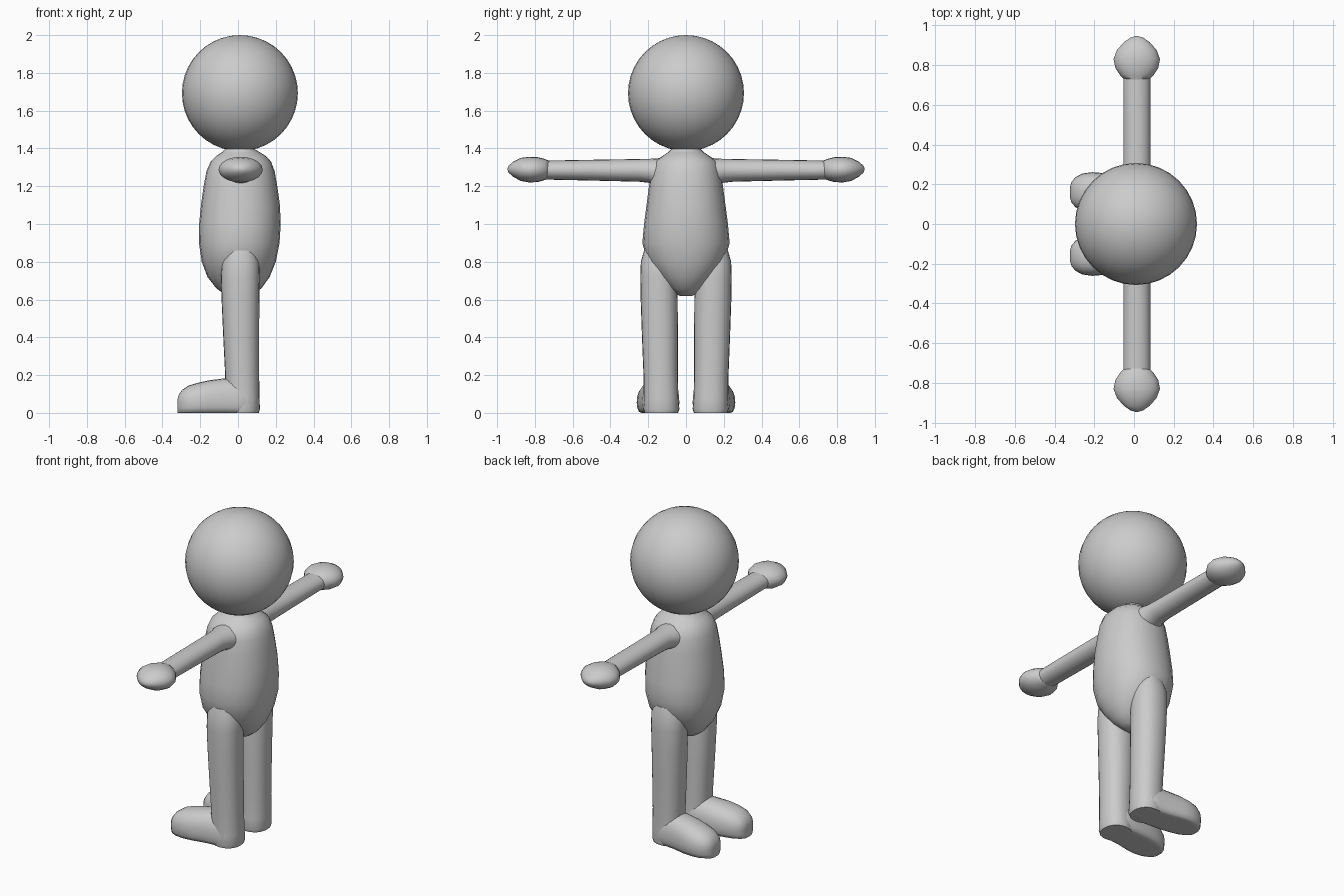
import bpy, bmesh, math
from mathutils import Vector

grey = bpy.data.materials.new("plain_grey")
grey.diffuse_color = (0.6, 0.6, 0.6, 1)


def finish(name, bm, angle=60):
    bmesh.ops.recalc_face_normals(bm, faces=bm.faces[:])
    me = bpy.data.meshes.new(name)
    bm.to_mesh(me)
    bm.free()
    ob = bpy.data.objects.new(name, me)
    bpy.context.collection.objects.link(ob)
    me.materials.append(grey)
    bpy.ops.object.select_all(action='DESELECT')
    ob.select_set(True)
    bpy.context.view_layer.objects.active = ob
    bpy.ops.object.shade_smooth_by_angle(angle=math.radians(angle))
    return ob


def loft(name, rings, angle=60):
    """Skin a list of closed rings of points and cap both ends."""
    bm = bmesh.new()
    loops = [[bm.verts.new(p) for p in ring] for ring in rings]
    n = len(loops[0])
    for a, b in zip(loops, loops[1:]):
        for i in range(n):
            j = (i + 1) % n
            bm.faces.new((a[i], a[j], b[j], b[i]))
    bm.faces.new(loops[0])
    bm.faces.new(loops[-1])
    return finish(name, bm, angle)


def oval(ra, rb, n=24, power=1.0):
    """Points of an oval; a power below 1 makes it squarer."""
    pts = []
    for i in range(n):
        t = 2 * math.pi * i / n
        c, s = math.cos(t), math.sin(t)
        pts.append((ra * math.copysign(abs(c) ** power, c),
                    rb * math.copysign(abs(s) ** power, s)))
    return pts


def flat_ring(z, x0, x1, y0, y1, power=1.0):
    """Horizontal ring filling the given x and y ranges."""
    cx, cy = (x0 + x1) / 2, (y0 + y1) / 2
    return [Vector((cx + a, cy + b, z))
            for a, b in oval((x1 - x0) / 2, (y1 - y0) / 2, power=power)]


# Head
bm = bmesh.new()
bmesh.ops.create_uvsphere(bm, u_segments=32, v_segments=20, radius=0.307)
bmesh.ops.translate(bm, verts=bm.verts[:], vec=(0.01, 0, 1.693))
finish("head", bm)

# Torso with neck: height, back and front extent, half width
torso = [
    (0.618, -0.035, 0.05, 0.03), (0.63, -0.075, 0.085, 0.055),
    (0.66, -0.115, 0.125, 0.095), (0.72, -0.162, 0.168, 0.15),
    (0.80, -0.192, 0.2, 0.205), (0.90, -0.207, 0.22, 0.231),
    (1.00, -0.206, 0.226, 0.222), (1.10, -0.196, 0.222, 0.209),
    (1.20, -0.182, 0.208, 0.196), (1.28, -0.167, 0.194, 0.183),
    (1.33, -0.145, 0.175, 0.165), (1.36, -0.115, 0.148, 0.125),
    (1.38, -0.085, 0.115, 0.095), (1.395, -0.07, 0.09, 0.08),
    (1.44, -0.07, 0.09, 0.08),
]
loft("torso", [flat_ring(z, x0, x1, -w, w, 0.92) for z, x0, x1, w in torso])

# Arm stations: distance out, half depth, low and high z
arm = [(0.10, 0.10, 1.17, 1.352), (0.16, 0.088, 1.20, 1.347),
       (0.195, 0.074, 1.218, 1.345), (0.25, 0.068, 1.224, 1.344),
       (0.50, 0.068, 1.23, 1.34), (0.78, 0.068, 1.236, 1.335)]
# Hand stations
hand = [(0.725, 0.06, 1.24, 1.335), (0.75, 0.085, 1.232, 1.345),
        (0.785, 0.108, 1.222, 1.354), (0.83, 0.117, 1.22, 1.356),
        (0.875, 0.1, 1.228, 1.35), (0.915, 0.065, 1.25, 1.33),
        (0.938, 0.032, 1.27, 1.31), (0.945, 0.008, 1.285, 1.295)]
# Leg stations: z, x range, y range
leg = [(0.86, -0.06, 0.09, 0.08, 0.222), (0.80, -0.085, 0.112, 0.06, 0.239),
       (0.72, -0.09, 0.115, 0.05, 0.242), (0.60, -0.087, 0.113, 0.044, 0.24),
       (0.40, -0.078, 0.112, 0.043, 0.233), (0.20, -0.068, 0.112, 0.043, 0.225),
       (0.08, -0.066, 0.114, 0.04, 0.224), (0.02, -0.066, 0.116, 0.035, 0.226),
       (0.0, -0.06, 0.11, 0.042, 0.22)]
# Foot stations: x, y centre, half width, top
foot = [(0.09, 0.133, 0.06, 0.10), (0.06, 0.132, 0.088, 0.16),
        (0.0, 0.133, 0.098, 0.185), (-0.07, 0.138, 0.1, 0.183),
        (-0.15, 0.149, 0.107, 0.173), (-0.21, 0.157, 0.104, 0.16),
        (-0.26, 0.16, 0.094, 0.145), (-0.295, 0.16, 0.075, 0.122),
        (-0.313, 0.16, 0.054, 0.098), (-0.321, 0.16, 0.03, 0.07)]


def foot_ring(x, yc, w, top, s):
    """Rounded top and sides over a flat sole."""
    ring = []
    for a, b in oval(w, 1, power=0.85):
        z = 0.055 + b * (top - 0.055) if b > 0 else 0.055 + b * 0.09
        ring.append(Vector((x, s * (yc + a), max(z, 0.0))))
    return ring


for side, s in (("left", -1), ("right", 1)):
    for part, table in (("arm", arm), ("hand", hand)):
        loft(f"{side}_{part}",
             [[Vector((0.014 + a, s * y, (lo + hi) / 2 + b))
               for a, b in oval(w, (hi - lo) / 2, 20)] for y, w, lo, hi in table])
    loft(f"{side}_leg",
         [flat_ring(z, x0, x1, *sorted((s * y0, s * y1)), 0.9)
          for z, x0, x1, y0, y1 in leg])
    loft(f"{side}_foot", [foot_ring(*row, s) for row in foot], 50)
